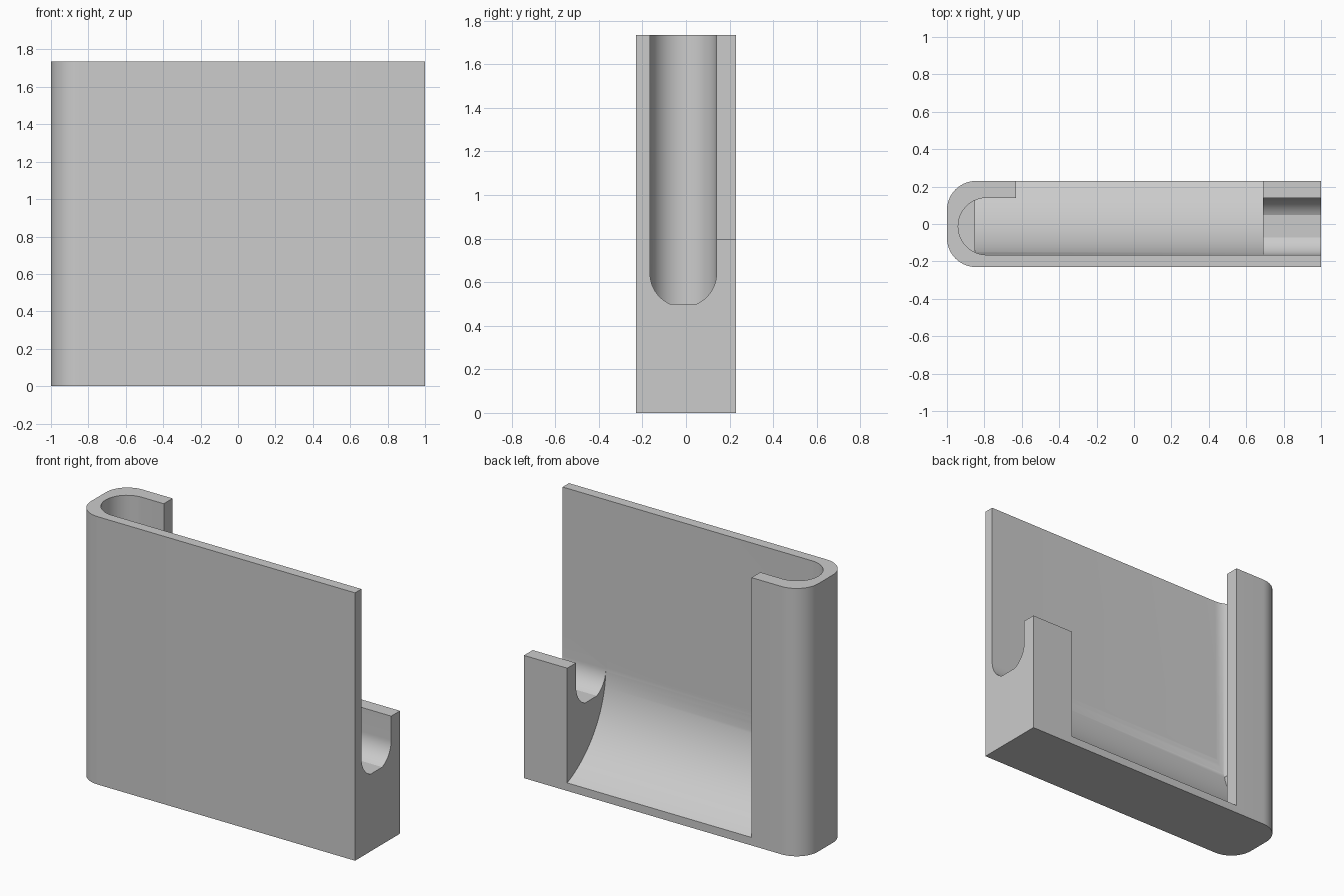
import bpy, bmesh, math
from mathutils import Vector

if "Cube" in bpy.data.objects:
    bpy.data.objects.remove(bpy.data.objects["Cube"])

HEIGHT, HALF_Y = 1.735, 0.23
WALL, LIP = -0.165, 0.14          # inner faces of front wall and back lip
MID, RAD = (WALL + LIP) / 2, (LIP - WALL) / 2
LUG_X, POST_X, RAMP_X = 0.69, -0.63, -0.85
FLOOR = 0.5


def arc(cx, cy, r, start, end, steps=24):
    angles = [math.radians(start + (end - start) * i / steps) for i in range(steps + 1)]
    return [(cx + r * math.cos(a), cy + r * math.sin(a)) for a in angles]


def prism(name, profile, low, high, axis="z"):
    """Extrude an outline: (x, y) along z, or (y, z) along x."""
    place = (lambda p: (p[0], p[1], low)) if axis == "z" else (lambda p: (low, p[0], p[1]))
    bm = bmesh.new()
    face = bm.faces.new([bm.verts.new(place(p)) for p in profile])
    made = bmesh.ops.extrude_face_region(bm, geom=[face])["geom"]
    shift = Vector((0, 0, high - low)) if axis == "z" else Vector((high - low, 0, 0))
    bmesh.ops.translate(bm, vec=shift, verts=[v for v in made if isinstance(v, bmesh.types.BMVert)])
    bmesh.ops.recalc_face_normals(bm, faces=bm.faces)
    mesh = bpy.data.meshes.new(name)
    bm.to_mesh(mesh)
    bm.free()
    ob = bpy.data.objects.new(name, mesh)
    bpy.context.collection.objects.link(ob)
    return ob


def rect(a, b, c, d):
    return [(a, c), (b, c), (b, d), (a, d)]


def cut(target, cutter):
    mod = target.modifiers.new("cut", "BOOLEAN")
    mod.operation, mod.solver, mod.object = "DIFFERENCE", "EXACT", cutter
    bpy.context.view_layer.objects.active = target
    bpy.ops.object.modifier_apply(modifier=mod.name)
    bpy.data.objects.remove(cutter)


# Outer block with one rounded end
r = 0.155
outline = [(1, -HALF_Y), (1, HALF_Y)]
outline += arc(-1 + r, HALF_Y - r, r, 90, 180, 14) + arc(-1 + r, r - HALF_Y, r, 180, 270, 14)
holder = prism("holder_body", outline, 0, HEIGHT)

# Inner cavity, round at one end and open at the back
hollow = arc(-0.94 + RAD, MID, RAD, 90, 270)
hollow += [(LUG_X, WALL), (LUG_X, 0.3), (POST_X, 0.3), (POST_X, LIP)]
cavity = prism("cavity_cutter", hollow, 0.02, 2)

# Curved ramp and flat end floor stay solid
ramp_r, ramp_z = 0.65, 0.65
ramp = [(-0.3, -0.1), (-0.3, ramp_z)] + arc(WALL + ramp_r, ramp_z, ramp_r, 180, 255, 28)
ramp += [(0.4, ramp[-1][1]), (0.4, -0.1)]
cut(cavity, prism("ramp", ramp, RAMP_X, 0.8, "x"))
cut(cavity, prism("end_floor", rect(-1.1, RAMP_X, -0.4, 0.4), -0.1, FLOOR))
cut(holder, cavity)

# Lug: lowered top and a U notch with a flattened bottom
cut(holder, prism("lug_top_cutter", rect(0.68, 1.1, WALL, 0.3), 0.795, 2))
notch_z = 0.64
flat = math.degrees(math.asin((notch_z - FLOOR) / RAD))
notch = [(LIP, 1), (WALL, 1)] + arc(MID, notch_z, RAD, 180, 180 + flat, 14)
notch += arc(MID, notch_z, RAD, 360 - flat, 360, 14)
cut(holder, prism("notch_cutter", notch, 0.68, 1.1, "x"))

# Plain grey finish
grey = bpy.data.materials.new("plain_grey")
grey.use_nodes = True
colour = (0.6, 0.6, 0.6, 1)
grey.diffuse_color = colour
grey.node_tree.nodes["Principled BSDF"].inputs["Base Color"].default_value = colour
holder.data.materials.clear()
holder.data.materials.append(grey)

bpy.ops.object.select_all(action="DESELECT")
holder.select_set(True)
bpy.context.view_layer.objects.active = holder
bpy.ops.object.shade_smooth_by_angle(angle=math.radians(25))
